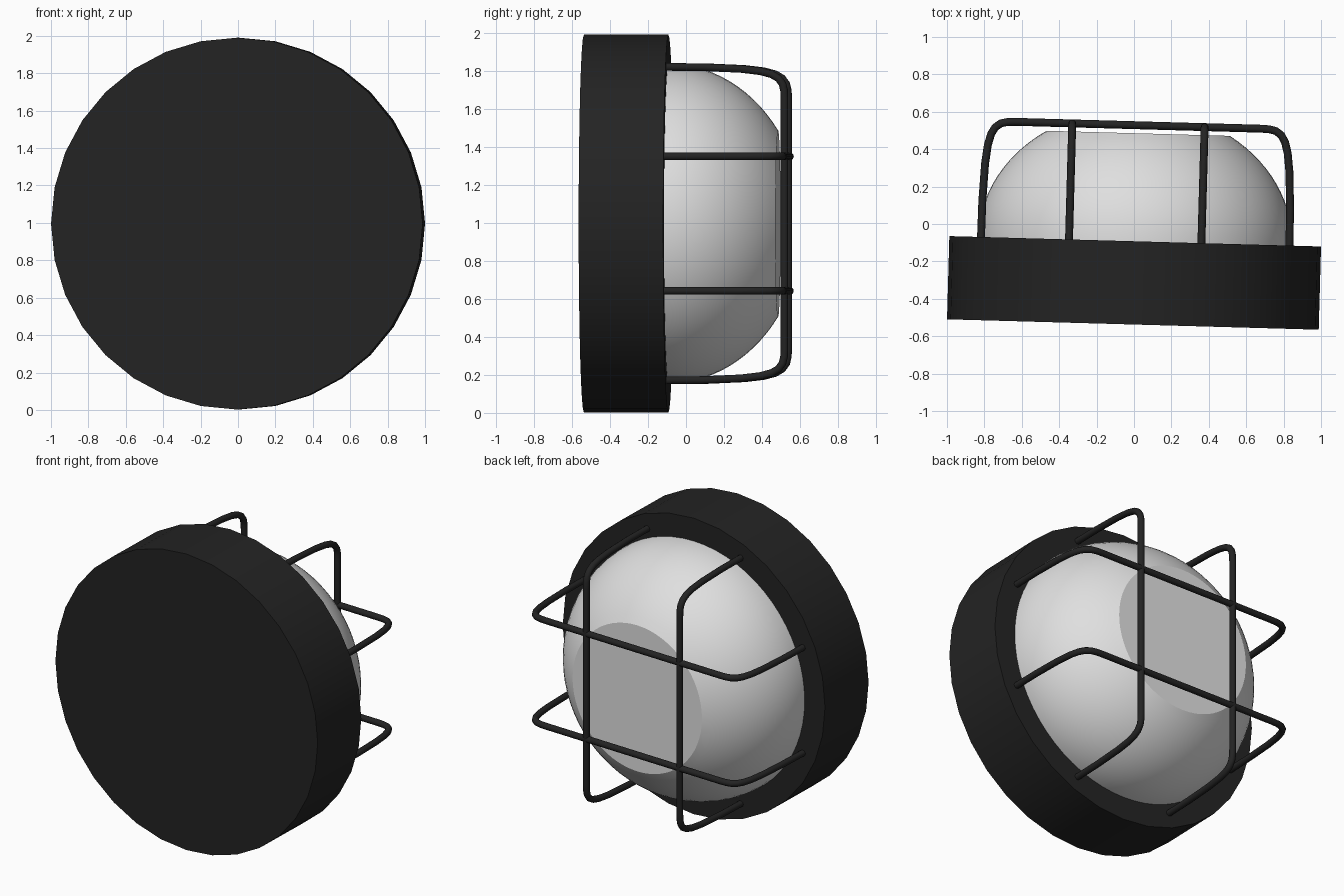
import bpy, bmesh, math
from mathutils import Matrix

if "Cube" in bpy.data.objects:
    bpy.data.objects.remove(bpy.data.objects["Cube"])

TILT = math.radians(-1.6)      # whole lamp is turned slightly about z
PLACE = Matrix.Translation((0.009, 0, 0.996)) @ Matrix.Rotation(TILT, 4, 'Z')


def material(name, rgb):
    m = bpy.data.materials.new(name)
    m.diffuse_color = (*rgb, 1)
    m.use_nodes = True
    m.node_tree.nodes["Principled BSDF"].inputs["Base Color"].default_value = m.diffuse_color
    return m


BLACK = material("black_metal", (0.017, 0.017, 0.017))
GLASS = material("frosted_glass", (0.74, 0.74, 0.74))


def lathe(name, profile, sides, mat):
    """Revolve (radius, depth) points about the y axis, capping both ends."""
    bm = bmesh.new()
    rings = []
    for r, h in profile:
        rings.append([bm.verts.new((r * math.sin(2 * math.pi * i / sides), h,
                                    r * math.cos(2 * math.pi * i / sides)))
                      for i in range(sides)])
    for a, b in zip(rings, rings[1:]):
        for i in range(sides):
            j = (i + 1) % sides
            bm.faces.new((a[i], a[j], b[j], b[i]))
    bm.faces.new(rings[0])
    bm.faces.new(rings[-1])
    bmesh.ops.recalc_face_normals(bm, faces=bm.faces)
    me = bpy.data.meshes.new(name)
    bm.to_mesh(me)
    bm.free()
    me.materials.append(mat)
    ob = bpy.data.objects.new(name, me)
    bpy.context.collection.objects.link(ob)
    ob.matrix_world = PLACE
    bpy.ops.object.select_all(action='DESELECT')
    ob.select_set(True)
    bpy.context.view_layer.objects.active = ob
    bpy.ops.object.shade_smooth_by_angle(angle=math.radians(25))
    return ob


# Round mounting base
lathe("base", [(0.994, -0.5375), (0.994, -0.0925)], 32, BLACK)

# Glass dome: elliptical side cut off by a flat lens
end = math.asin(0.812)
dome = [(0.84 * math.cos(end * i / 14), -0.09 + 0.708 * math.sin(end * i / 14))
        for i in range(15)]
lathe("glass_dome", [(0.84, -0.12)] + dome, 64, GLASS)

# Wire cage: two upright and two level bars sharing one bent path
HALF = [(0.825, -0.13), (0.823, 0.1), (0.814, 0.3), (0.802, 0.4), (0.786, 0.46),
        (0.765, 0.496), (0.735, 0.518), (0.70, 0.526), (0.66, 0.528)]
PATH = HALF + [(-u, h) for u, h in reversed(HALF)]


def bar(name, offset, upright):
    cu = bpy.data.curves.new(name, 'CURVE')
    cu.dimensions = '3D'
    cu.bevel_depth = 0.021
    cu.bevel_resolution = 3
    cu.use_fill_caps = True
    sp = cu.splines.new('POLY')
    sp.points.add(len(PATH) - 1)
    for p, (u, h) in zip(sp.points, PATH):
        p.co = (offset, h, u, 1) if upright else (u, h, offset, 1)
    sp.use_smooth = True
    cu.materials.append(BLACK)
    ob = bpy.data.objects.new(name, cu)
    bpy.context.collection.objects.link(ob)
    ob.matrix_world = PLACE


for side, off in (("a", -0.354), ("b", 0.354)):
    bar("upright_cage_bar_" + side, off, True)
    bar("level_cage_bar_" + side, off, False)
